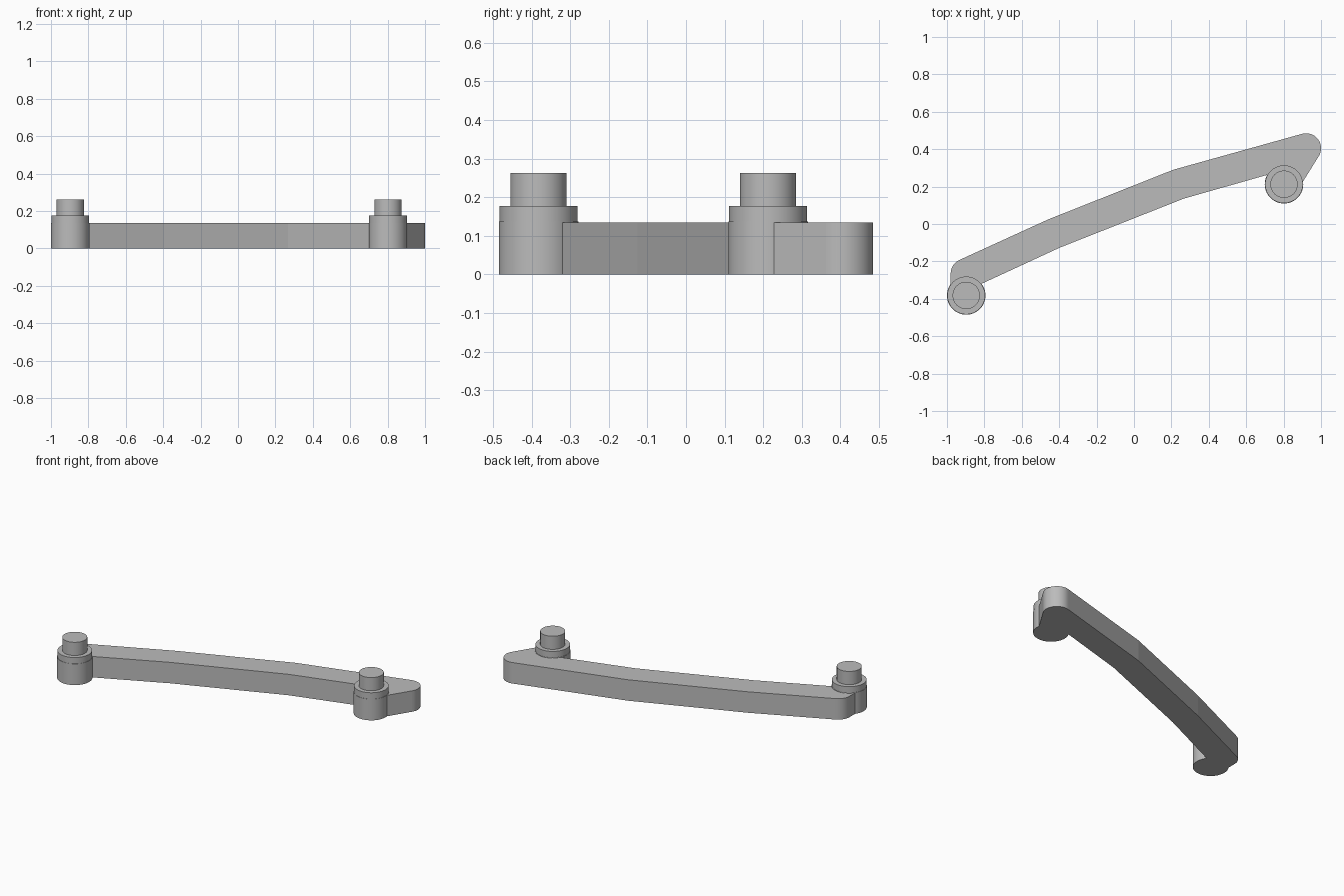
import bpy
import bmesh
from math import cos, sin, radians, tau

cube = bpy.data.objects.get("Cube")
if cube:
    bpy.data.objects.remove(cube, do_unlink=True)

BAR_HEIGHT = 0.135

grey = bpy.data.materials.new("plain grey")
grey.use_nodes = True
grey.diffuse_color = (0.5, 0.5, 0.5, 1)
grey.node_tree.nodes["Principled BSDF"].inputs["Base Color"].default_value = (0.5, 0.5, 0.5, 1)


def arc(cx, cy, r, start, end, steps):
    """Points along an arc, angles in degrees."""
    angles = [radians(start + (end - start) * i / steps) for i in range(steps + 1)]
    return [(cx + r * cos(a), cy + r * sin(a)) for a in angles]


def finish(bm, name):
    """Smooth only the narrow facets of rounded walls, then make the object."""
    bmesh.ops.recalc_face_normals(bm, faces=bm.faces)
    for f in bm.faces:
        widest = max((e.verts[0].co.xy - e.verts[1].co.xy).length for e in f.edges)
        f.smooth = abs(f.normal.z) < 0.5 and widest < 0.03
    mesh = bpy.data.meshes.new(name)
    bm.to_mesh(mesh)
    bm.free()
    mesh.materials.append(grey)
    obj = bpy.data.objects.new(name, mesh)
    bpy.context.collection.objects.link(obj)
    return obj


# Bent bar with rounded, hooked ends
outline = (
    [(-0.98, -0.38)]
    + arc(-0.90, -0.265, 0.08, 180, 114.5, 12)
    + [(-0.46, 0.024), (0.21, 0.29)]
    + arc(0.92, 0.405, 0.08, 106, -31.5, 24)
    + [(0.87, 0.173), (0.735, 0.269), (0.267, 0.136),
       (-0.396, -0.126), (-0.82, -0.322), (-0.82, -0.38)]
)
bm = bmesh.new()
base = bm.faces.new([bm.verts.new((x, y, 0)) for x, y in outline])
top = bmesh.ops.extrude_face_region(bm, geom=[base], use_keep_orig=True)
bmesh.ops.translate(bm, vec=(0, 0, BAR_HEIGHT),
                    verts=[v for v in top["geom"] if isinstance(v, bmesh.types.BMVert)])
finish(bm, "bar")


# Stepped post: boss, collar and pin turned from one profile
def post(name, x, y, sides=64):
    profile = [(0.103, 0), (0.103, BAR_HEIGHT + 0.002), (0.101, BAR_HEIGHT + 0.002),
               (0.101, 0.177), (0.073, 0.177), (0.073, 0.262)]
    bm = bmesh.new()
    rings = [[bm.verts.new((r * cos(tau * i / sides), r * sin(tau * i / sides), z))
              for i in range(sides)] for r, z in profile]
    for low, high in zip(rings, rings[1:]):
        for i in range(sides):
            j = (i + 1) % sides
            bm.faces.new((low[i], low[j], high[j], high[i]))
    bm.faces.new(rings[0])
    bm.faces.new(rings[-1])
    finish(bm, name).location = (x, y, 0)


post("right_post", -0.897, -0.382)
post("left_post", 0.802, 0.2125)
